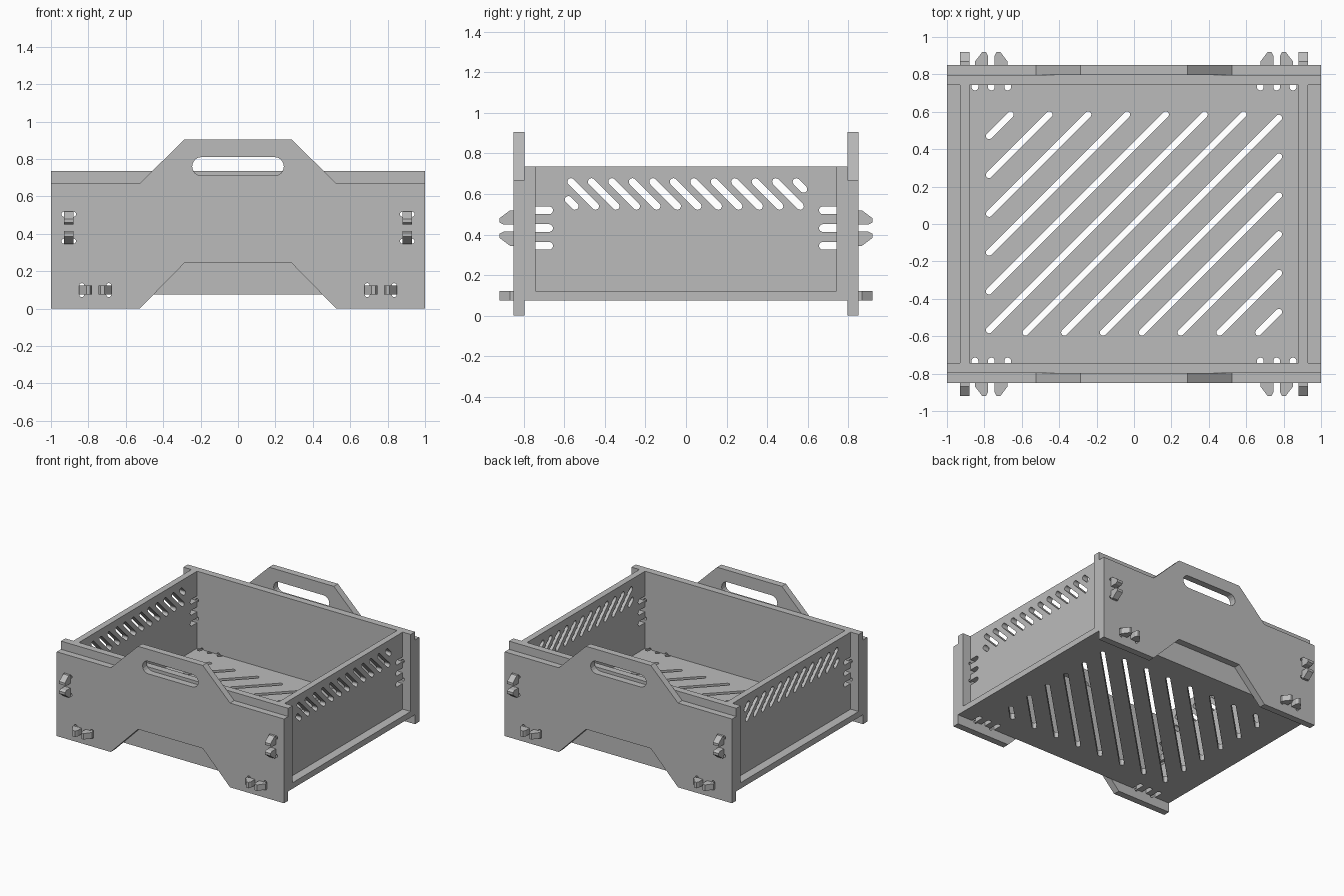
import bpy, bmesh, math

if bpy.data.objects.get("Cube"):
    bpy.data.objects.remove(bpy.data.objects["Cube"], do_unlink=True)

grey = bpy.data.materials.new("plain grey")
grey.use_nodes = True
grey.diffuse_color = (0.5, 0.5, 0.5, 1)
grey.node_tree.nodes["Principled BSDF"].inputs["Base Color"].default_value = (0.5, 0.5, 0.5, 1)

PLACE = {"x": lambda u, v, w: (w, u, v),
         "y": lambda u, v, w: (u, w, v),
         "z": lambda u, v, w: (u, v, w)}


def plate(name, axis, outlines, low, high):
    """Extrude 2D outlines along an axis into one mesh object."""
    bm = bmesh.new()
    for pts in outlines:
        a = [bm.verts.new(PLACE[axis](u, v, low)) for u, v in pts]
        b = [bm.verts.new(PLACE[axis](u, v, high)) for u, v in pts]
        bm.faces.new(a)
        bm.faces.new(b)
        for i in range(len(pts)):
            j = (i + 1) % len(pts)
            bm.faces.new((a[i], a[j], b[j], b[i]))
    bmesh.ops.recalc_face_normals(bm, faces=bm.faces)
    mesh = bpy.data.meshes.new(name)
    bm.to_mesh(mesh)
    bm.free()
    mesh.materials.append(grey)
    obj = bpy.data.objects.new(name, mesh)
    bpy.context.collection.objects.link(obj)
    return obj


def rect(u0, u1, v0, v1):
    return [(u0, v0), (u1, v0), (u1, v1), (u0, v1)]


def slot(p, q, r, steps=8):
    """Outline of a slot with round ends centred on p and q."""
    ang = math.atan2(q[1] - p[1], q[0] - p[0])
    pts = []
    for (cu, cv), start in ((q, ang - math.pi / 2), (p, ang + math.pi / 2)):
        for i in range(steps + 1):
            t = start + math.pi * i / steps
            pts.append((cu + r * math.cos(t), cv + r * math.sin(t)))
    return pts


def circle(cu, cv, r, n=12):
    return [(cu + r * math.cos(math.tau * i / n), cv + r * math.sin(math.tau * i / n))
            for i in range(n)]


def cut(obj, axis, outlines):
    cutter = plate("cutter", axis, outlines, -1.2, 1.2)
    cutter.hide_render = True
    mod = obj.modifiers.new("cut", "BOOLEAN")
    mod.operation = "DIFFERENCE"
    mod.solver = "EXACT"
    mod.object = cutter
    bpy.context.view_layer.objects.active = obj
    bpy.ops.object.modifier_apply(modifier=mod.name)
    bpy.data.objects.remove(cutter, do_unlink=True)


# Shared dimensions
WALL, INNER, OUTER = 0.742, 0.797, 0.85
FLOOR0, FLOOR1, RIM = 0.075, 0.122, 0.735
SIDE0, SIDE1 = 0.88, 0.93
TAB_Z, TAB_X, TAB_HALF = 0.432, 0.763, 0.0875


def prongs(centre, end, base):
    """Pair of barbed snap prongs pointing outwards: (across, along)."""
    half = [(0.018, base), (0.018, 0.9), (0.028, 0.92), (0.048, 0.92),
            (TAB_HALF, 0.868), (TAB_HALF, OUTER), (0.069, OUTER), (0.069, base)]
    return [[(centre + s * a, end * d) for a, d in half] for s in (-1, 1)]


def flip(outlines):
    return [[(v, u) for u, v in pts] for pts in outlines]


# Floor with diagonal slots and relief slots beside the prongs
floor = plate("floor", "z", [rect(-1, 1, -INNER, INNER)], FLOOR0, FLOOR1)
holes = []
for k in range(13):
    c = 0.2075 * (k - 6)
    x0, x1 = max(-0.775, c - 0.58), min(0.775, c + 0.585)
    holes.append(slot((x0, x0 - c), (x1, x1 - c), 0.017))
for sx in (-1, 1):
    for sy in (-1, 1):
        for k in (-1, 0, 1):
            x = sx * TAB_X + k * TAB_HALF
            holes.append(slot((x, sy * 0.732), (x, sy * 0.9), 0.018))
cut(floor, "z", holes)

# Side panels with slanted vents and relief slots
holes = []
for k in range(13):
    c = -0.008 + 0.101 * k
    y0, y1 = max(-0.58, c - 0.66), min(0.58, c - 0.54)
    holes.append(slot((y0, c - y0), (y1, c - y1), 0.018))
for sy in (-1, 1):
    for k in (-1, 0, 1):
        z = TAB_Z + k * TAB_HALF
        holes.append(slot((sy * 0.675, z), (sy * 0.9, z), 0.019))
for name, s in (("right", -1), ("left", 1)):
    side = plate(name + "_side_panel", "x", [rect(-WALL, WALL, FLOOR1, RIM)],
                 s * SIDE0, s * SIDE1)
    cut(side, "x", holes)

# Front and back: inner wall plus outer handle panel
corner_holes = []
for s in (-1, 1):
    for k in (-0.072, 0.072):
        corner_holes += [circle(s * TAB_X + k, z, 0.014) for z in (FLOOR0, FLOOR1)]
        corner_holes += [circle(s * x, TAB_Z + k, 0.014) for x in (SIDE0, SIDE1)]
right_half = [(0.285, 0.245), (0.525, 0), (1, 0), (1, 0.67), (0.525, 0.67), (0.285, 0.905)]
profile = right_half + [(-x, z) for x, z in reversed(right_half)]
grip = slot((-0.195, 0.76), (0.195, 0.76), 0.05)
for name, s in (("front", -1), ("back", 1)):
    wall = plate(name + "_inner_wall", "y", [rect(-1, 1, FLOOR1, RIM)], s * WALL, s * INNER)
    cut(wall, "y", corner_holes)
    panel = plate(name + "_handle_panel", "y", [profile], s * INNER, s * OUTER)
    cut(panel, "y", corner_holes + [grip])
    # Snap prongs of the floor and the side panels
    for side, sx in (("right", -1), ("left", 1)):
        plate(f"{name}_{side}_floor_prongs", "z", prongs(sx * TAB_X, s, INNER),
              FLOOR0, FLOOR1)
        plate(f"{name}_{side}_side_prongs", "x", flip(prongs(TAB_Z, s, WALL)),
              sx * SIDE0, sx * SIDE1)
